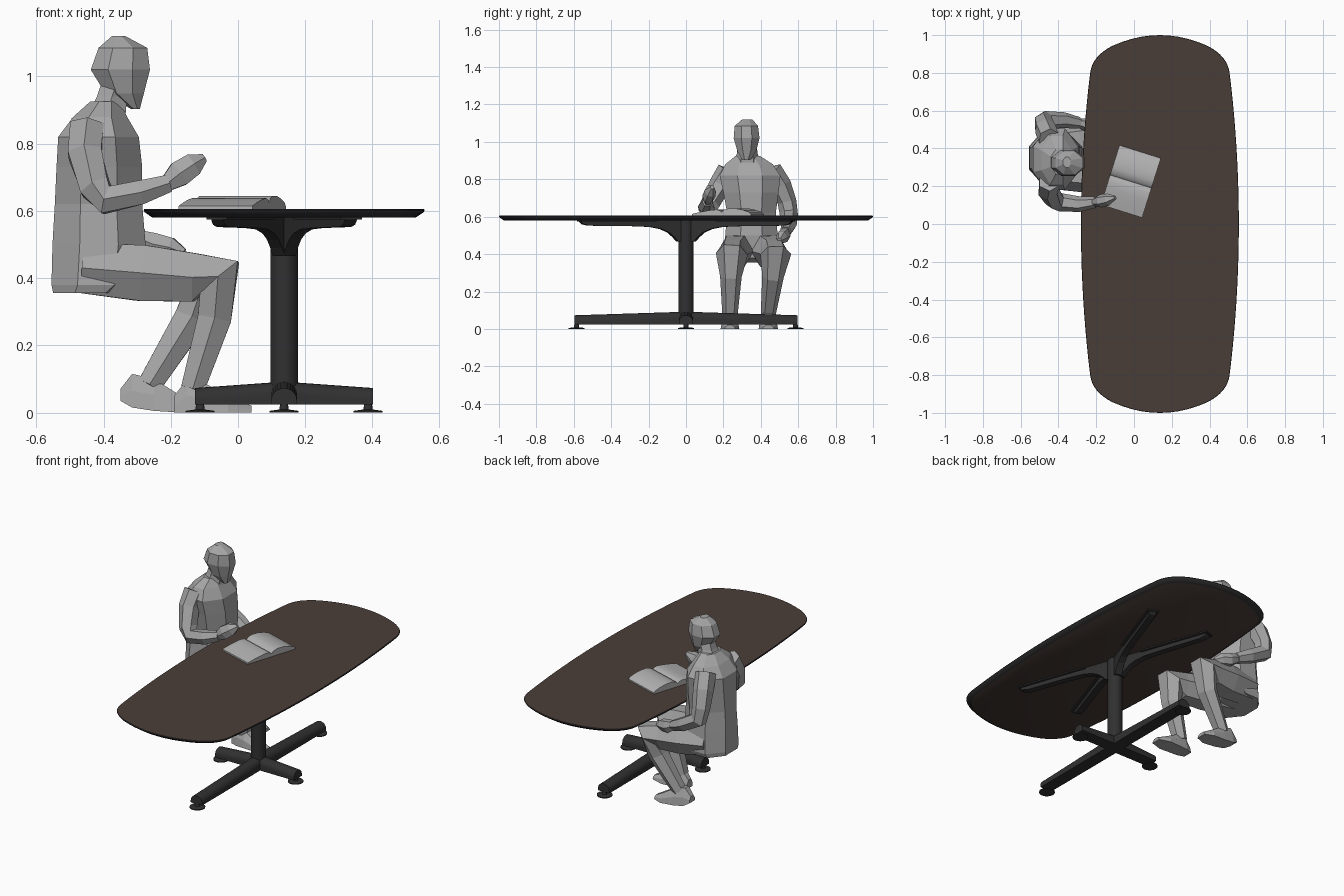
import bpy, bmesh, math
from mathutils import Vector, Matrix

if "Cube" in bpy.data.objects:
    bpy.data.objects.remove(bpy.data.objects["Cube"])

CX = 0.137  # table centre in x


def material(name, rgb):
    m = bpy.data.materials.new(name)
    m.diffuse_color = (*rgb, 1)
    m.use_nodes = True
    m.node_tree.nodes["Principled BSDF"].inputs["Base Color"].default_value = m.diffuse_color
    return m


BROWN = material("brown_wood", (0.068, 0.047, 0.039))
BLACK = material("black_metal", (0.03, 0.03, 0.03))
GREY = material("figure_grey", (0.38, 0.38, 0.38))
PAPER = material("paper_grey", (0.45, 0.45, 0.45))


def loft(name, rings, mat, cap_mat=None, smooth=False):
    """Skin closed rings of points and cap both ends."""
    bm = bmesh.new()
    vs = [[bm.verts.new(p) for p in r] for r in rings]
    n = len(rings[0])
    for a, b in zip(vs, vs[1:]):
        for i in range(n):
            j = (i + 1) % n
            bm.faces.new((a[i], a[j], b[j], b[i]))
    for cap in (vs[0], vs[-1]):
        bm.faces.new(cap).material_index = 1 if cap_mat else 0
    bmesh.ops.recalc_face_normals(bm, faces=bm.faces)
    me = bpy.data.meshes.new(name)
    bm.to_mesh(me)
    bm.free()
    me.materials.append(mat)
    if cap_mat:
        me.materials.append(cap_mat)
    ob = bpy.data.objects.new(name, me)
    bpy.context.collection.objects.link(ob)
    if smooth:
        bpy.ops.object.select_all(action='DESELECT')
        ob.select_set(True)
        bpy.context.view_layer.objects.active = ob
        bpy.ops.object.shade_smooth_by_angle(angle=math.radians(35))
    return ob


def ellipse(c, u, v, n):
    """Ring around c; its flats reach the tips of u and v."""
    k = 1 / math.cos(math.pi / n)
    ang = [2 * math.pi * (i + 0.5) / n for i in range(n)]
    return [Vector(c) + k * (math.cos(a) * u + math.sin(a) * v) for a in ang]


def stack(name, rows, mat, n=8, smooth=False):
    """Horizontal rings given as z, x0, x1, y0, y1."""
    rings = [ellipse(((x0 + x1) / 2, (y0 + y1) / 2, z), Vector(((x1 - x0) / 2, 0, 0)),
                     Vector((0, (y1 - y0) / 2, 0)), n) for z, x0, x1, y0, y1 in rows]
    return loft(name, rings, mat, smooth=smooth)


def turned(name, x, y, rows, mat):
    return stack(name, [(z, x - r, x + r, y - r, y + r) for z, r in rows], mat, 32, True)


def limb(name, rows, mat, n=6, flat=1.0):
    """Tube through points given as x, y, z, radius."""
    p = [Vector(r[:3]) for r in rows]
    rings = []
    for i, r in enumerate(rows):
        t = Vector()
        if i > 0:
            t += (p[i] - p[i - 1]).normalized()
        if i < len(p) - 1:
            t += (p[i + 1] - p[i]).normalized()
        t.normalize()
        u = t.cross(Vector((0, 1, 0))).normalized()
        rings.append(ellipse(p[i], u * r[3], t.cross(u) * r[3] * flat, n))
    return loft(name, rings, mat)


def prism(name, profile, half, mat, xform, smooth=False):
    """Extrude an (s, z) profile to both sides of its plane."""
    ob = loft(name, [[Vector((s, h, z)) for s, z in profile] for h in (-half, half)], mat, smooth=smooth)
    ob.data.transform(xform)
    return ob


# --- table top: bulging sides, rounded corners, arched ends
def quarter():
    pts = [(0.418 - 0.055 * (y / 0.85) ** 2, y) for y in [0.08 * i for i in range(10)]]
    a, b, c = Vector((0.369, 0.80)), Vector((0.358, 0.89)), Vector((0.25, 0.944))
    for i in range(9):
        t = i / 8
        pts.append(tuple(a * (1 - t) ** 2 + b * 2 * t * (1 - t) + c * t * t))
    return pts + [(x, 1 - 0.9 * x * x) for x in (0.2, 0.15, 0.1, 0.05, 0.0)]


q = quarter()
right = [(x, -y) for x, y in q[:0:-1]] + q
outline = right + [(-x, y) for x, y in right[-2:0:-1]]


def outline_ring(z, inset):
    return [Vector((CX + x * (1 - inset / 0.418), y * (1 - inset), z)) for x, y in outline]


loft("table_top", [outline_ring(0.581, 0.025), outline_ring(0.596, 0.003),
                   outline_ring(0.602, 0.0), outline_ring(0.606, 0.002)], BLACK, BROWN, True)

# --- pedestal column
turned("column", CX, 0, [(0.03, 0.041), (0.581, 0.041)], BLACK)

# --- four base legs with rounded tops, and their levelling feet
for k in range(4):
    length, foot = (0.265, 0.25) if k % 2 == 0 else (0.595, 0.585)
    M = Matrix.Translation((CX, 0, 0)) @ Matrix.Rotation(k * math.pi / 2, 4, 'Z')

    def arch(s, top):
        pts = [(-0.038, 0.024), (0.038, 0.024)]
        pts += [(0.038 * math.cos(a), top - 0.036 + 0.036 * math.sin(a))
                for a in [math.pi * i / 12 for i in range(13)]]
        return [M @ Vector((s, y, z)) for y, z in pts]

    loft("base_leg_%d" % k, [arch(0, 0.092), arch(length, 0.073)], BLACK, smooth=True)
    c = M @ Vector((foot, 0, 0))
    turned("foot_disc_%d" % k, c.x, c.y,
           [(0, 0.043), (0.005, 0.043), (0.009, 0.014), (0.03, 0.011)], BLACK)

# --- four support arms under the top, with flat mounting flanges
ARM = [(0, 0.581), (0.60, 0.581), (0.60, 0.572), (0.585, 0.559), (0.55, 0.552), (0.3, 0.549),
       (0.2, 0.545), (0.14, 0.533), (0.1, 0.515), (0.07, 0.49), (0.05, 0.468), (0, 0.468)]
FLANGE = [(0.18, 0.574), (0.605, 0.574), (0.605, 0.582), (0.18, 0.582)]
for k, (sx, sy) in enumerate([(1, 1), (-1, 1), (-1, -1), (1, -1)]):
    M = Matrix.Translation((CX, 0, 0)) @ Matrix.Rotation(math.atan2(0.57 * sy, 0.2 * sx), 4, 'Z')
    prism("support_arm_%d" % k, ARM, 0.019, BLACK, M)
    prism("arm_flange_%d" % k, FLANGE, 0.033, BLACK, M)

# --- open book lying on the table
PAGES = [(-0.165, 0.606), (-0.165, 0.615), (-0.12, 0.625), (-0.07, 0.634), (-0.03, 0.638),
         (-0.01, 0.633), (0, 0.624), (0.01, 0.636), (0.04, 0.645), (0.08, 0.644),
         (0.12, 0.636), (0.155, 0.624), (0.165, 0.614), (0.165, 0.606)]
M = Matrix.Translation((-0.017, 0.225, 0)) @ Matrix.Rotation(math.radians(72.5), 4, 'Z')
prism("open_book", PAGES, 0.115, PAPER, M, True)

# --- seated low-poly figure: torso, neck and head
stack("torso", [(0.355, -0.55, -0.33, 0.21, 0.49), (0.38, -0.555, -0.29, 0.20, 0.50),
                (0.50, -0.552, -0.275, 0.21, 0.49), (0.62, -0.545, -0.285, 0.22, 0.48),
                (0.73, -0.54, -0.285, 0.20, 0.495), (0.82, -0.535, -0.295, 0.18, 0.505),
                (0.88, -0.49, -0.33, 0.21, 0.465), (0.925, -0.44, -0.35, 0.265, 0.395)], GREY)
stack("neck", [(0.88, -0.45, -0.335, 0.265, 0.39), (0.94, -0.42, -0.33, 0.28, 0.375),
               (1.0, -0.40, -0.31, 0.285, 0.37)], GREY, 6)
stack("head", [(0.903, -0.318, -0.292, 0.30, 0.345), (0.95, -0.395, -0.28, 0.275, 0.375),
               (1.02, -0.438, -0.262, 0.255, 0.393), (1.085, -0.415, -0.27, 0.26, 0.385),
               (1.12, -0.375, -0.335, 0.30, 0.355)], GREY)

# --- legs
limb("right_leg", [(-0.46, 0.275, 0.43, 0.075), (-0.28, 0.265, 0.415, 0.083), (-0.13, 0.25, 0.402, 0.072),
                   (-0.055, 0.245, 0.40, 0.074), (-0.07, 0.24, 0.28, 0.05),
                   (-0.135, 0.235, 0.07, 0.035)], GREY)
limb("left_leg", [(-0.46, 0.425, 0.43, 0.075), (-0.29, 0.445, 0.415, 0.083), (-0.17, 0.47, 0.405, 0.07),
                  (-0.10, 0.48, 0.40, 0.072), (-0.14, 0.465, 0.28, 0.05),
                  (-0.265, 0.44, 0.08, 0.035)], GREY)


# --- shoes: sections along x as x, half width, bottom, top
def shoe(name, y, rows):
    rings = [[Vector((x, y + a * h, z)) for a, z in
              ((-1, z0), (1, z0), (0.9, z0 * 0.5 + z1 * 0.5), (0.45, z1), (-0.45, z1), (-0.9, z0 * 0.5 + z1 * 0.5))]
             for x, h, z0, z1 in rows]
    loft(name, rings, GREY)


shoe("right_shoe", 0.235, [(-0.19, 0.028, 0, 0.05), (-0.15, 0.042, 0, 0.1), (-0.10, 0.045, 0, 0.088),
                           (-0.03, 0.05, 0, 0.05), (0.04, 0.028, 0, 0.02)])
shoe("left_shoe", 0.44, [(-0.35, 0.028, 0.035, 0.07), (-0.315, 0.042, 0.015, 0.115), (-0.25, 0.048, 0.005, 0.1),
                         (-0.17, 0.052, 0, 0.05), (-0.115, 0.03, 0, 0.02)])

# --- arms: right hand raised over the book, left hand resting on the thigh
limb("right_arm", [(-0.45, 0.225, 0.85, 0.05), (-0.455, 0.18, 0.77, 0.05), (-0.425, 0.13, 0.67, 0.045),
                   (-0.39, 0.115, 0.632, 0.042), (-0.29, 0.105, 0.655, 0.036),
                   (-0.205, 0.115, 0.682, 0.026)], GREY)
limb("right_hand", [(-0.215, 0.115, 0.678, 0.022), (-0.175, 0.122, 0.71, 0.038),
                    (-0.135, 0.13, 0.737, 0.034), (-0.10, 0.14, 0.758, 0.012)], GREY, 6, 0.8)
limb("left_arm", [(-0.45, 0.455, 0.85, 0.05), (-0.47, 0.505, 0.77, 0.05), (-0.48, 0.54, 0.68, 0.044),
                  (-0.47, 0.55, 0.61, 0.042), (-0.37, 0.55, 0.555, 0.036),
                  (-0.29, 0.535, 0.52, 0.027)], GREY)
limb("left_hand", [(-0.30, 0.535, 0.522, 0.022), (-0.25, 0.525, 0.50, 0.034),
                   (-0.20, 0.51, 0.49, 0.03), (-0.16, 0.50, 0.475, 0.012)], GREY, 6, 0.9)
